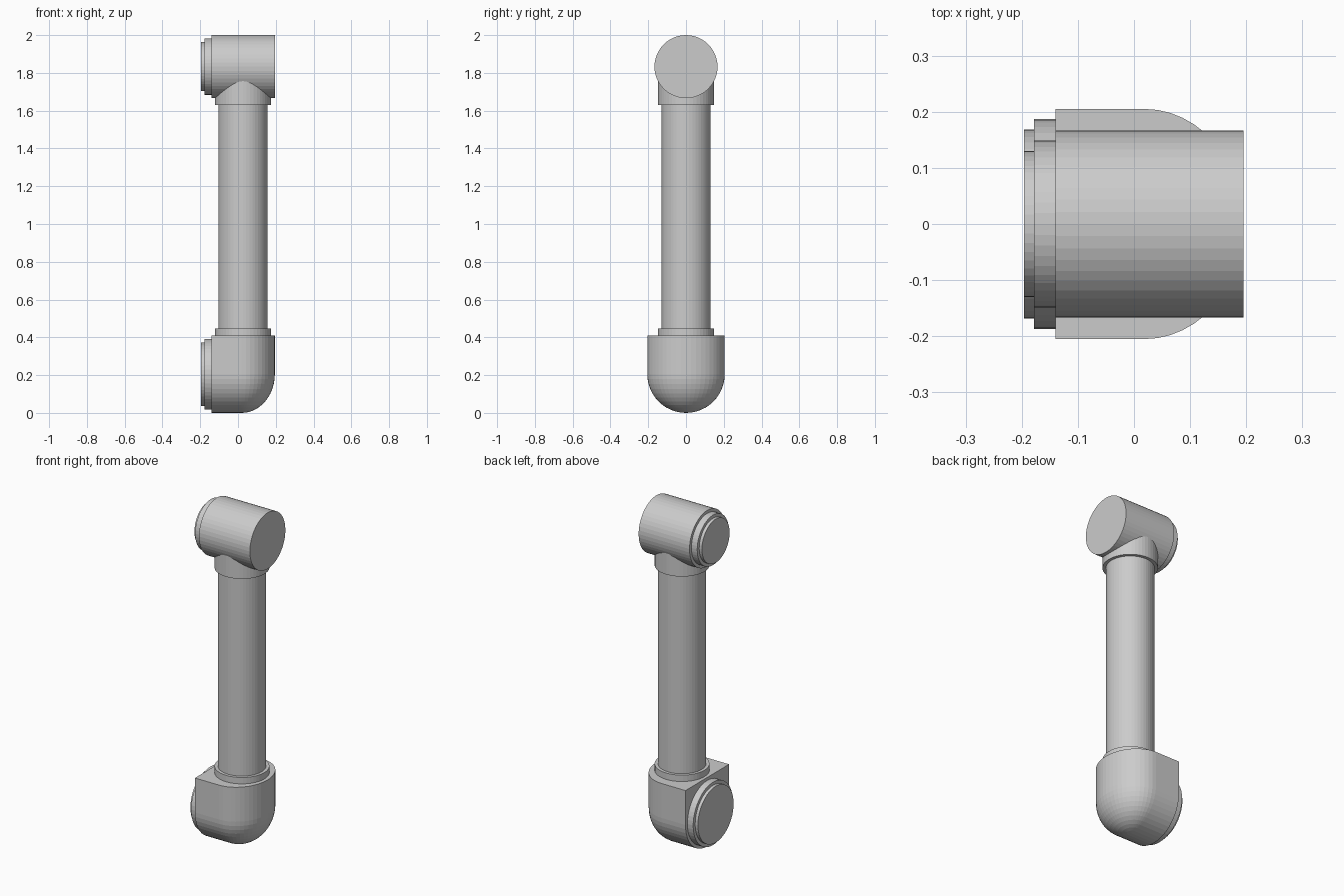
import bpy, bmesh, math

if "Cube" in bpy.data.objects:
    bpy.data.objects.remove(bpy.data.objects["Cube"])

SIDES = 48
POST_X = 0.026      # axis of the vertical tube
LOW_Z = 0.205       # axis height of the lower joint
HIGH_Z = 1.833      # axis height of the upper joint


def cylinder(name, radius, start, end, axis, x=0.0, z=0.0):
    """Closed cylinder from start to end along the X or Z axis."""
    mid = (start + end) / 2
    if axis == 'X':
        loc, rot = (mid, 0, z), (0, math.pi / 2, 0)
    else:
        loc, rot = (x, 0, mid), (0, 0, 0)
    bpy.ops.mesh.primitive_cylinder_add(vertices=SIDES, radius=radius,
                                        depth=end - start, location=loc, rotation=rot)
    bpy.context.object.name = name
    return bpy.context.object


def elbow(name, back, cx, a, r, top, steps=12):
    """D-shaped block whose lower half is rounded into a bowl."""
    bm = bmesh.new()
    levels = [(1.0, top)]
    for i in range(steps + 1):
        p = math.pi / 2 * i / steps
        levels.append((math.cos(p), r - r * math.sin(p)))
    rings = []
    for s, z in levels:
        pts = [(back, -r * s)]
        for j in range(2 * steps + 1):
            t = -math.pi / 2 + math.pi * j / (2 * steps)
            pts.append((cx + a * s * math.cos(t), r * s * math.sin(t)))
        pts.append((back, r * s))
        rings.append([bm.verts.new((x, y, z)) for x, y in pts])
    n = len(rings[0])
    for upper, lower in zip(rings, rings[1:]):
        for j in range(n - 1):
            bm.faces.new((upper[j], lower[j], lower[j + 1], upper[j + 1]))
    # flat top and flat back
    bm.faces.new(rings[0])
    bm.faces.new([q[0] for q in rings] + [q[-1] for q in reversed(rings)])
    bmesh.ops.remove_doubles(bm, verts=bm.verts, dist=1e-5)
    bmesh.ops.recalc_face_normals(bm, faces=bm.faces)
    mesh = bpy.data.meshes.new(name)
    bm.to_mesh(mesh)
    bm.free()
    obj = bpy.data.objects.new(name, mesh)
    bpy.context.collection.objects.link(obj)
    return obj


# Lower joint housing
elbow("lower_joint", -0.14, 0.019, 0.176, LOW_Z, 0.41)

# Upper joint housing
cylinder("upper_joint", 0.167, -0.14, 0.195, 'X', z=HIGH_Z)

# Stepped flanges on the back of each joint
for label, z, radius in (("lower", LOW_Z, 0.205), ("upper", HIGH_Z, 0.167)):
    cylinder(label + "_flange", radius - 0.018, -0.178, -0.14, 'X', z=z)
    cylinder(label + "_flange_cap", radius - 0.037, -0.196, -0.178, 'X', z=z)

# Vertical tube and the collars at its ends
cylinder("arm_tube", 0.13, 0.448, 1.63, 'Z', x=POST_X)
cylinder("lower_collar", 0.148, 0.41, 0.448, 'Z', x=POST_X)
cylinder("upper_collar", 0.148, 1.63, 1.79, 'Z', x=POST_X)
